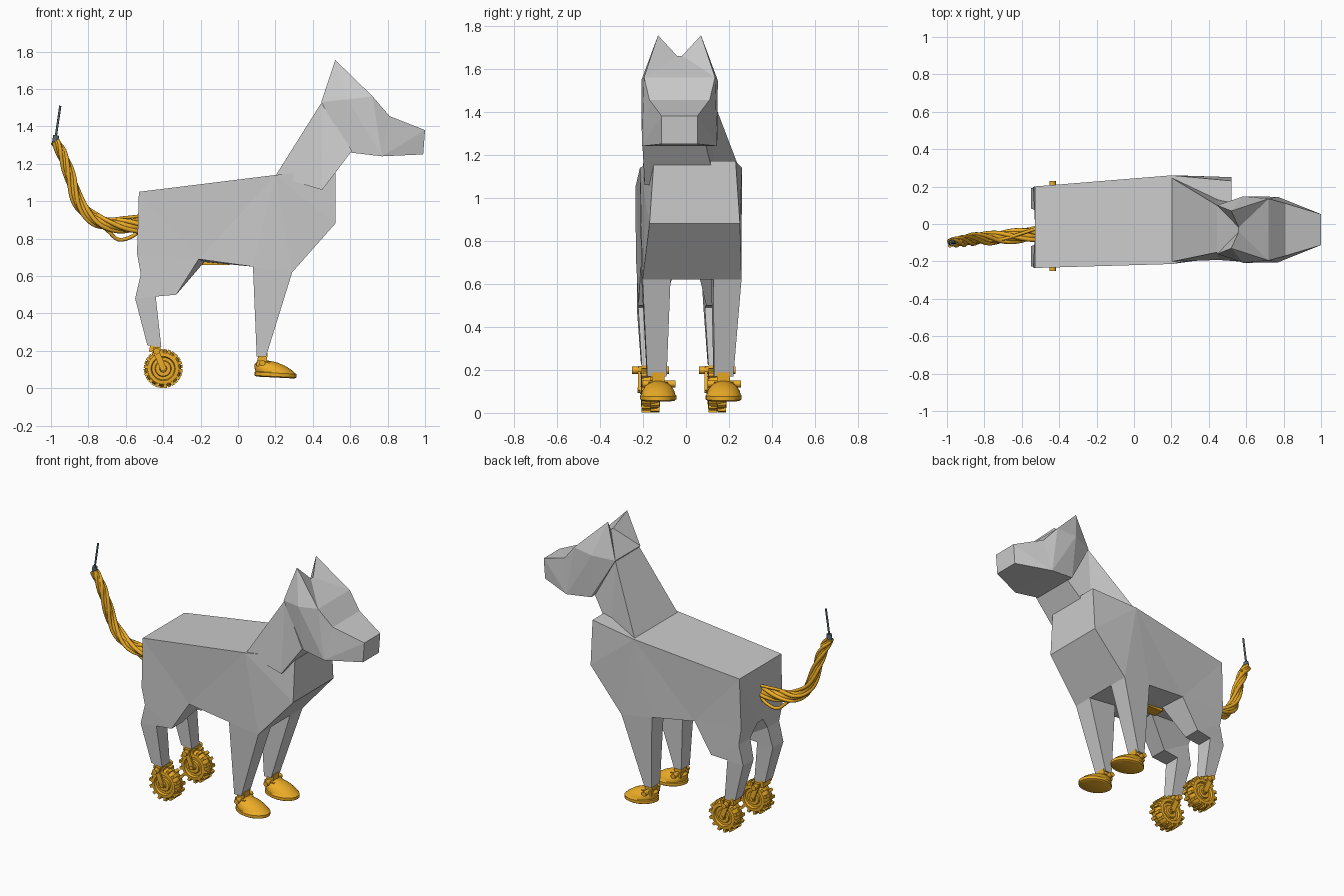
import bpy, bmesh, math
from mathutils import Vector, Matrix

if "Cube" in bpy.data.objects:
    bpy.data.objects.remove(bpy.data.objects["Cube"])


def material(name, rgb):
    m = bpy.data.materials.new(name)
    m.diffuse_color = (*rgb, 1)
    m.use_nodes = True
    m.node_tree.nodes["Principled BSDF"].inputs["Base Color"].default_value = m.diffuse_color
    return m


ORANGE = material("orange_metal", (0.85, 0.42, 0.02))
DARK = material("dark_metal", (0.10, 0.14, 0.17))


def finish(bm, name, mat=None, smooth=False):
    bmesh.ops.recalc_face_normals(bm, faces=bm.faces)
    me = bpy.data.meshes.new(name)
    bm.to_mesh(me)
    bm.free()
    ob = bpy.data.objects.new(name, me)
    bpy.context.collection.objects.link(ob)
    if mat:
        me.materials.append(mat)
    if smooth:
        bpy.ops.object.select_all(action='DESELECT')
        ob.select_set(True)
        bpy.context.view_layer.objects.active = ob
        bpy.ops.object.shade_smooth_by_angle(angle=math.radians(35))
    return ob


def centre_line(x):
    # the body stands slightly turned
    return 0.055 * x + 0.012


def mirrored_shell(name, pts, faces, strips, mid):
    """Half faces (by point letter) on both sides, strips bridge the two sides."""
    bm = bmesh.new()
    v = {}
    for s in (1, -1):
        for k, (x, y, z) in pts.items():
            v[k, s] = bm.verts.new((x, s * y + mid(x), z))
    for s in (1, -1):
        for f in faces.split():
            bm.faces.new([v[k, s] for k in f])
    for a, b in (st for st in strips.split()):
        bm.faces.new([v[a, 1], v[b, 1], v[b, -1], v[a, -1]])
    return finish(bm, name)


# Body with legs: letter -> x, z, outer y, inner y (lower case = inner)
outline = {
    'A': (-.53, 1.05, .218, 0), 'B': (.20, 1.14, .237, 0), 'C': (.52, 1.17, .19, 0),
    'D': (.52, .88, .21, 0), 'E': (.29, .62, .23, .10), 'F': (.15, .17, .20, .11),
    'G': (.10, .17, .20, .11), 'H': (.08, .65, .225, .10), 'I': (-.21, .69, .21, 0),
    'J': (-.33, .50, .215, .10), 'K': (-.44, .49, .21, .10), 'L': (-.41, .22, .195, .115),
    'M': (-.485, .23, .195, .115), 'N': (-.55, .48, .21, .10), 'O': (-.52, .61, .21, .09),
    'P': (-.54, .72, .215, 0)}
pts = {}
for k, (x, z, yo, yi) in outline.items():
    pts[k] = (x, yo, z)
    if yi:
        pts[k.lower()] = (x, yi, z)
pts['R'] = (-.53, .03, .69)
pts['S'] = (-.18, .05, .675)
mirrored_shell(
    "body", pts,
    "BCD BDE BEH EFGH BHI BIA AIP PIJO OJKN NKLM "
    "ehgf EefF HhgG FGgf APOoR oRSj ojkn nklm IJjS IShH JKkj KLlk LMml MNnm NOon DEe",
    "AB BC CD AR RS Sh he eD", centre_line)

# Neck
mirrored_shell(
    "neck", {'A': (.20, .225, 1.135), 'B': (.45, .165, 1.06), 'C': (.61, .145, 1.27), 'D': (.445, .125, 1.525)},
    "ABD BCD", "AB BC CD DA", lambda x: .023 - .2 * (x - .2))

# Head with ears
mirrored_shell(
    "head", {'A': (.445, .13, 1.53), 'B': (.60, .16, 1.26), 'S': (.585, .178, 1.545), 'C': (.72, .165, 1.56),
             'D': (.77, .175, 1.24), 'E': (.81, .14, 1.455), 'F': (1.0, .083, 1.38), 'G': (.99, .083, 1.25),
             'T': (.52, .10, 1.755), 'W': (.56, .012, 1.66)},
    "ABS BDS SDC CDE EDF FDG ATS STC TCW TWA",
    "AB BD DG GF FE EC CW WA", lambda x: -.03)


def lathe(name, profile, n, place, mat):
    """Revolve (radius, height) pairs; place maps local coordinates to the scene."""
    bm = bmesh.new()
    rings = []
    for r, h in profile:
        rings.append([bm.verts.new(place(r * math.cos(a), r * math.sin(a), h))
                      for a in (2 * math.pi * i / n for i in range(n))])
    for p, q in zip(rings, rings[1:]):
        for i in range(n):
            bm.faces.new((p[i], p[(i + 1) % n], q[(i + 1) % n], q[i]))
    bm.faces.new(rings[0])
    bm.faces.new(rings[-1])
    return finish(bm, name, mat, True)


def boxes(name, items, mat):
    """items: (centre, size, tilt about y)"""
    bm = bmesh.new()
    for c, size, tilt in items:
        m = Matrix.Translation(c) @ Matrix.Rotation(tilt, 4, 'Y') @ Matrix.Diagonal((*size, 1))
        bmesh.ops.create_cube(bm, size=1, matrix=m)
    return finish(bm, name, mat)


def pin(name, x, y0, y1, z, r):
    lathe(name, [(r, y0), (r, y1)], 16, lambda a, b, h: (x + a, h, z + b), ORANGE)


half = [(.012, .05), (.018, .048), (.02, .04), (.04, .04), (.044, .03), (.06, .03),
        (.065, .044), (.084, .042), (.094, .028), (.096, 0)]
tyre = half + [(r, -h) for r, h in half[-2::-1]]
dome = [(.9, 0), (1, .006), (1, .024), (.94, .028), (.9, .045), (.74, .07), (.5, .088), (.2, .097), (.04, .098)]

for side, s in (("left", -1), ("right", 1)):
    # Rear wheel with tread lugs
    wx, wz = -.40, .105
    wy = centre_line(wx) + s * .155
    lathe(side + "_wheel", tyre, 28, lambda a, b, h: (wx + a, wy + h, wz + b), ORANGE)
    lugs = []
    for i in range(14):
        for row in (-1, 1):
            t = 2 * math.pi * (i + (.25 * row)) / 14
            c = (wx + .094 * math.sin(t), wy + row * .021, wz + .094 * math.cos(t))
            lugs.append((c, (.018, .040, .020), t))
    boxes(side + "_wheel_tread", lugs, ORANGE)
    # Wheel fork and axle pin
    boxes(side + "_wheel_fork",
          [((-.445, wy, .212), (.055, .075, .045), .2)] +
          [((-.42, wy + d, .155), (.032, .012, .12), -.4) for d in (-.052, .052)] +
          [((-.435, wy, .207), (.04, .112, .02), 0)], ORANGE)
    pin(side + "_wheel_pin", -.435, wy - .085, wy + .085, .198, .017)
    pin(side + "_wheel_axle", wx, wy - .06, wy + .06, wz, .012)

    # Front foot with ankle
    fx = .20
    fy = centre_line(fx) + s * .152
    lathe(side + "_foot", dome, 24,
          lambda a, b, h: (fx + a * .112 - max(0, h - .03) * .75, fy + b * .084,
                           .057 + h - .05 * a * .112 - max(0, h - .03) * .1), ORANGE)
    boxes(side + "_ankle", [((.13, fy, .155), (.05, .06, .07), .1), ((.135, fy, .13), (.07, .09, .03), .1)], ORANGE)
    pin(side + "_ankle_pin", .13, fy - .075, fy + .08, .135, .016)

# Belly plate
boxes("belly_plate", [((-.12, 0, .668), (.15, .07, .02), 0)], ORANGE)


def tube(name, points, r, mat, taper=1.0):
    cu = bpy.data.curves.new(name, 'CURVE')
    cu.dimensions = '3D'
    cu.bevel_depth = r
    cu.bevel_resolution = 2
    cu.use_fill_caps = True
    sp = cu.splines.new('POLY')
    sp.points.add(len(points) - 1)
    for i, (p, q) in enumerate(zip(sp.points, points)):
        p.co = (*q, 1)
        p.radius = 1 + (taper - 1) * i / (len(points) - 1)
    cu.materials.append(mat)
    ob = bpy.data.objects.new(name, cu)
    bpy.context.collection.objects.link(ob)
    bpy.ops.object.select_all(action='DESELECT')
    ob.select_set(True)
    bpy.context.view_layer.objects.active = ob
    bpy.ops.object.convert(target='MESH')


def spline(keys, steps=8):
    k = [Vector(p) for p in keys]
    k = [2 * k[0] - k[1]] + k + [2 * k[-1] - k[-2]]
    out = []
    for a, b, c, d in zip(k, k[1:], k[2:], k[3:]):
        for i in range(steps):
            t = i / steps
            out.append(.5 * (2 * b + (c - a) * t + (2 * a - 5 * b + 4 * c - d) * t * t
                             + (3 * b - a - 3 * c + d) * t ** 3))
    return out + [k[-2]]


# Tail: core cable, wound strands and loose loops
core = spline([(-.50, -.05, .87), (-.64, -.065, .87), (-.76, -.075, .90), (-.85, -.08, .99),
               (-.90, -.09, 1.14), (-.94, -.095, 1.25), (-.978, -.10, 1.32)])
tube("tail_core", core, .031, ORANGE, .7)
for n in range(4):
    strand = []
    for i, p in enumerate(core):
        d = (core[min(i + 1, len(core) - 1)] - core[max(i - 1, 0)]).normalized()
        u = i / (len(core) - 1)
        a = n * math.pi / 2 + u * 9
        r = .032 - .014 * u
        strand.append(p + r * (math.cos(a) * Vector((d.z, 0, -d.x)) + math.sin(a) * Vector((0, 1, 0))))
    tube("tail_strand", strand, .013, ORANGE, .8)
tube("tail_loop", spline([(-.51, -.03, .855), (-.57, -.03, .81), (-.64, -.04, .795), (-.70, -.06, .845),
                          (-.78, -.08, .91)]), .010, ORANGE)
tube("tail_wire", spline([(-.51, -.02, .922), (-.60, -.05, .912), (-.70, -.08, .905), (-.80, -.09, .94)]), .009, ORANGE)
tube("tail_stub", [(-.955, -.10, 1.285), (-.925, -.095, 1.262)], .015, ORANGE)

# Antenna at the tail tip
tube("antenna_collar", [(-.978, -.10, 1.315), (-.972, -.10, 1.352)], .016, DARK)
tube("antenna", [(-.975, -.10, 1.34), (-.95, -.10, 1.51)], .006, DARK)
